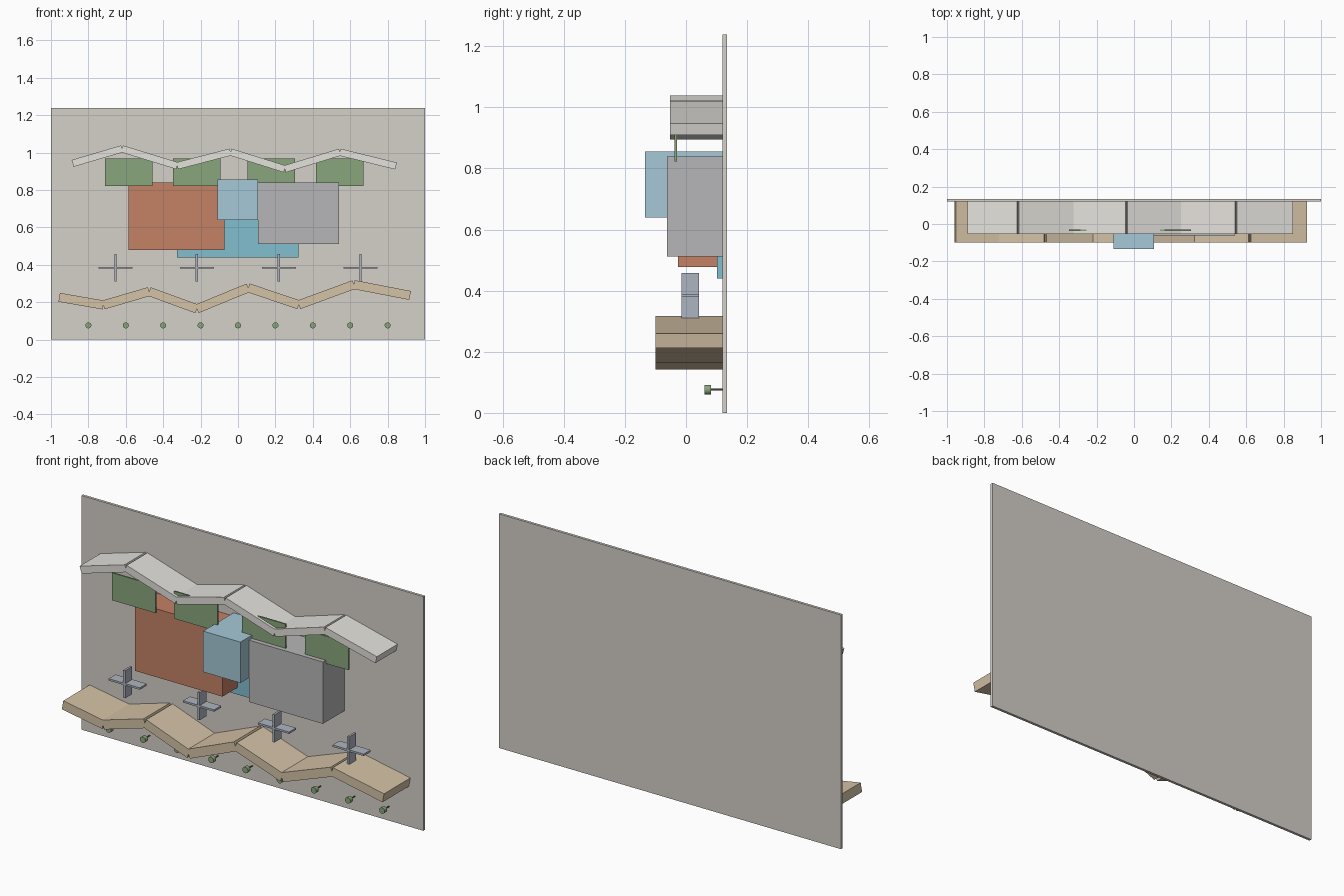
import bpy, math
from mathutils import Matrix, Vector

if "Cube" in bpy.data.objects:
    bpy.data.objects.remove(bpy.data.objects["Cube"])

WALL = 0.12  # y of the board's front surface


def material(name, rgb):
    m = bpy.data.materials.new(name)
    m.diffuse_color = (*rgb, 1)
    m.use_nodes = True
    m.node_tree.nodes["Principled BSDF"].inputs["Base Color"].default_value = m.diffuse_color
    return m


STONE = material("stone", (0.66, 0.63, 0.58))
PALE = material("pale", (0.78, 0.76, 0.72))
TAN = material("tan", (0.66, 0.54, 0.38))
CLAY = material("clay", (0.55, 0.22, 0.13))
SKY = material("sky", (0.38, 0.58, 0.68))
TEAL = material("teal", (0.22, 0.52, 0.62))
GREY = material("grey", (0.47, 0.47, 0.48))
GREEN = material("green", (0.25, 0.38, 0.2))
STEEL = material("steel", (0.42, 0.46, 0.53))
BROWN = material("brown", (0.2, 0.14, 0.08))


def box(name, x, y, z, mat, turn=0):
    """Box from (min, max) ranges, optionally turned in the front plane."""
    lo, hi = Vector((x[0], y[0], z[0])), Vector((x[1], y[1], z[1]))
    bpy.ops.mesh.primitive_cube_add(size=1, location=(lo + hi) / 2, rotation=(0, turn, 0))
    o = bpy.context.object
    o.name = name
    o.data.transform(Matrix.Diagonal((*(hi - lo), 1)))
    o.data.materials.append(mat)


def rod(name, x, z, y0, y1, r, mat, sides):
    bpy.ops.mesh.primitive_cylinder_add(vertices=sides, radius=r, depth=y1 - y0,
                                        location=(x, (y0 + y1) / 2, z),
                                        rotation=(math.pi / 2, 0, 0))
    o = bpy.context.object
    o.name = name
    o.data.materials.append(mat)
    bpy.ops.object.shade_smooth_by_angle()


def zigzag(name, pts, thick, y0, mat):
    """One plank per stretch of a folded line."""
    for (xa, za), (xb, zb) in zip(pts, pts[1:]):
        cx, cz = (xa + xb) / 2, (za + zb) / 2
        h = math.hypot(xb - xa, zb - za) / 2
        box(name, (cx - h, cx + h), (y0, WALL), (cz - thick / 2, cz + thick / 2),
            mat, -math.atan2(zb - za, xb - xa))


# Back board
box("back_board", (-1, 1), (WALL, 0.134), (0, 1.238), STONE)

# Folded roof and folded lower shelf
zigzag("roof_plank", [(-0.884, 0.942), (-0.62, 1.02), (-0.325, 0.929), (-0.04, 1.003),
                      (0.25, 0.912), (0.545, 1.002), (0.845, 0.928)], 0.038, -0.053, PALE)
zigzag("shelf_plank", [(-0.956, 0.226), (-0.72, 0.185), (-0.475, 0.257), (-0.22, 0.164),
                       (0.055, 0.277), (0.325, 0.186), (0.62, 0.294), (0.92, 0.236)],
       0.048, -0.1, TAN)

# Central blocks
box("clay_block", (-0.585, -0.073), (-0.026, WALL), (0.478, 0.839), CLAY)
box("grey_block", (0.108, 0.54), (-0.062, WALL), (0.512, 0.839), GREY)
box("blue_block", (-0.11, 0.108), (-0.134, WALL), (0.64, 0.856), SKY)
box("teal_panel", (-0.325, 0.323), (0.102, WALL), (0.44, 0.78), TEAL)

# Hanging green panels
for x in (-0.583, -0.22, 0.178, 0.545):
    box("green_panel", (x - 0.127, x + 0.127), (-0.038, -0.03), (0.822, 0.967), GREEN)

# Crossed fins
for x in (-0.655, -0.22, 0.218, 0.655):
    box("fin_upright", (x - 0.006, x + 0.006), (-0.015, 0.043), (0.311, 0.457), STEEL)
    box("fin_level", (x - 0.091, x + 0.091), (-0.015, 0.043), (0.379, 0.389), STEEL)

# Row of pegs along the bottom
for i in range(9):
    x = -0.8 + 0.2 * i
    rod("peg_head", x, 0.076, 0.06, 0.081, 0.016, GREEN, 20)
    rod("peg_stem", x, 0.076, 0.081, WALL, 0.003, BROWN, 10)
